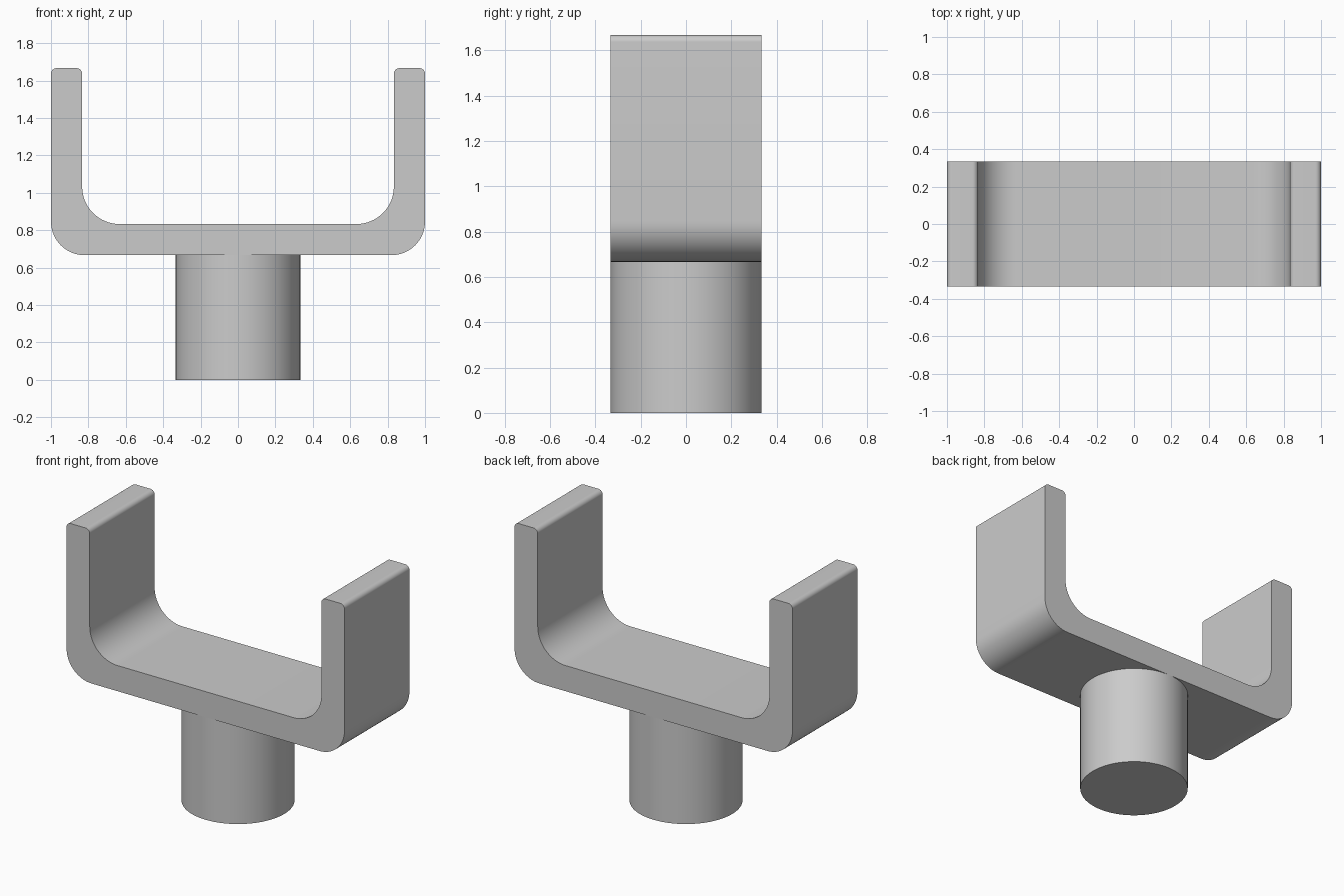
import bpy, bmesh, math

cube = bpy.data.objects.get("Cube")
if cube:
    bpy.data.objects.remove(cube, do_unlink=True)

# Overall dimensions
HALF_DEPTH = 1 / 3
STEM_TOP = 2 / 3
THICK = 1 / 6
TOP = 5 / 3
STEPS = 16

# Single grey finish
grey = bpy.data.materials.new("light grey")
grey.use_nodes = True
colour = (0.6, 0.6, 0.6, 1)
grey.diffuse_color = colour
grey.node_tree.nodes["Principled BSDF"].inputs["Base Color"].default_value = colour


def finish(bm, name):
    """Turn a bmesh into a named, smooth shaded object."""
    bmesh.ops.recalc_face_normals(bm, faces=bm.faces)
    mesh = bpy.data.meshes.new(name)
    bm.to_mesh(mesh)
    bm.free()
    mesh.materials.append(grey)
    obj = bpy.data.objects.new(name, mesh)
    bpy.context.collection.objects.link(obj)
    bpy.ops.object.select_all(action='DESELECT')
    obj.select_set(True)
    bpy.context.view_layer.objects.active = obj
    bpy.ops.object.shade_smooth_by_angle(angle=math.radians(30))
    return obj


def arc(cx, cz, radius, start, end):
    """Points of a rounded corner, angles in degrees."""
    angles = [math.radians(start + (end - start) * i / STEPS) for i in range(STEPS + 1)]
    return [(cx + radius * math.cos(a), cz + radius * math.sin(a)) for a in angles]


# Fork: right-hand half of the rounded U profile, mirrored and extruded in depth
outer, inner, tip = 0.18, 0.2, 0.03
wall = 1 - THICK
floor = STEM_TOP + THICK
half = (arc(1 - outer, STEM_TOP + outer, outer, -90, 0)
        + arc(1 - tip, TOP - tip, tip, 0, 90)
        + arc(wall + tip, TOP - tip, tip, 90, 180)
        + arc(wall - inner, floor + inner, inner, 0, -90))
profile = half + [(-x, z) for x, z in reversed(half)]

bm = bmesh.new()
face = bm.faces.new([bm.verts.new((x, -HALF_DEPTH, z)) for x, z in profile])
result = bmesh.ops.extrude_face_region(bm, geom=[face], use_keep_orig=True)
moved = [v for v in result["geom"] if isinstance(v, bmesh.types.BMVert)]
bmesh.ops.translate(bm, verts=moved, vec=(0, 2 * HALF_DEPTH, 0))
finish(bm, "fork")

# Stem: round post under the fork
bm = bmesh.new()
bmesh.ops.create_cone(bm, cap_ends=True, segments=96, radius1=HALF_DEPTH,
                      radius2=HALF_DEPTH, depth=STEM_TOP)
bmesh.ops.translate(bm, verts=bm.verts, vec=(0, 0, STEM_TOP / 2))
finish(bm, "stem")
